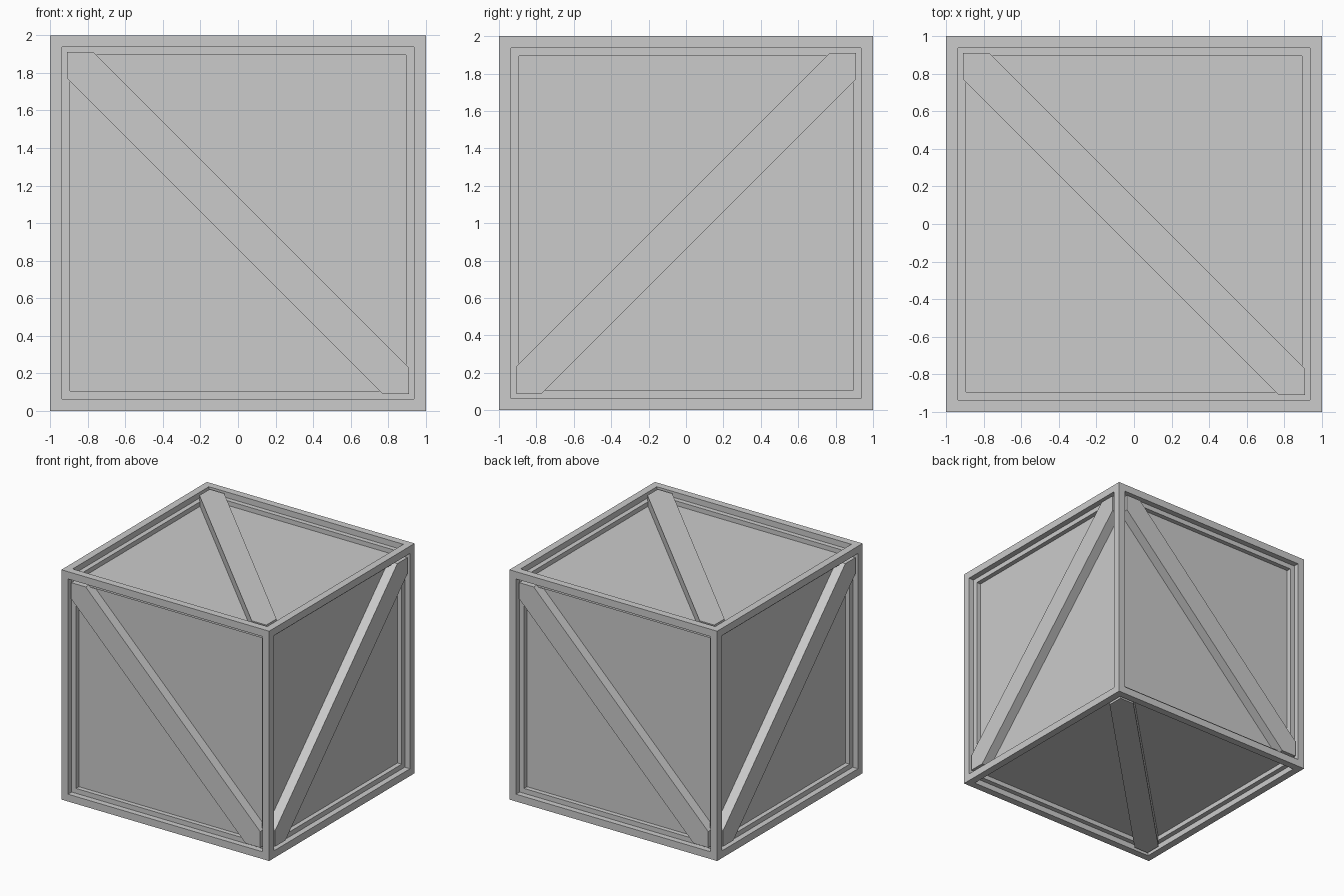
import bpy, bmesh
from math import radians
from mathutils import Matrix

if "Cube" in bpy.data.objects:
    bpy.data.objects.remove(bpy.data.objects["Cube"])

CENTRE = Matrix.Translation((0, 0, 1))


def finish(name, bm):
    mesh = bpy.data.meshes.new(name)
    bmesh.ops.recalc_face_normals(bm, faces=bm.faces[:])
    bm.to_mesh(mesh)
    bm.free()
    ob = bpy.data.objects.new(name, mesh)
    bpy.context.collection.objects.link(ob)
    bpy.ops.object.select_all(action='DESELECT')
    bpy.context.view_layer.objects.active = ob
    ob.select_set(True)
    bpy.ops.object.shade_smooth_by_angle(angle=radians(30))
    return ob


# Crate body: outer frame, stepped ledge and sunken panel on all six sides
bm = bmesh.new()
bmesh.ops.create_cube(bm, size=2, matrix=CENTRE)
panels = bm.faces[:]
normals = [f.normal.copy() for f in panels]
for border, depth in ((0.09, 0.05), (0.06, 0.04)):
    bmesh.ops.inset_individual(bm, faces=panels, thickness=border)
    bmesh.ops.inset_individual(bm, faces=panels, thickness=0)
    for face, n in zip(panels, normals):
        bmesh.ops.translate(bm, verts=face.verts[:], vec=-n * depth)
finish("crate_body", bm)

# Diagonal brace: a strip with its ends cut to fit the frame corners
E, C = 0.91, 0.77
OUTLINE = [(-E, E), (-E, C), (C, -E), (E, -E), (E, -C), (-C, E)]


def brace(name, tilt, turn, flip):
    bm = bmesh.new()
    base = bm.faces.new([bm.verts.new((x, y, 0.90)) for x, y in OUTLINE])
    ext = bmesh.ops.extrude_face_region(bm, geom=[base])
    top = [g for g in ext["geom"] if isinstance(g, bmesh.types.BMVert)]
    bmesh.ops.translate(bm, verts=top, vec=(0, 0, 0.095))
    rot = (Matrix.Rotation(radians(turn), 4, 'Z')
           @ Matrix.Rotation(radians(tilt), 4, 'X')
           @ Matrix.Rotation(radians(90 if flip else 0), 4, 'Z'))
    bmesh.ops.transform(bm, matrix=CENTRE @ rot, verts=bm.verts[:])
    finish(name, bm)


# One brace per side
brace("top_brace", 0, 0, False)
brace("bottom_brace", 180, 0, False)
brace("front_brace", 90, 0, False)
brace("right_brace", 90, 90, True)
brace("back_brace", 90, 180, False)
brace("left_brace", 90, 270, True)
